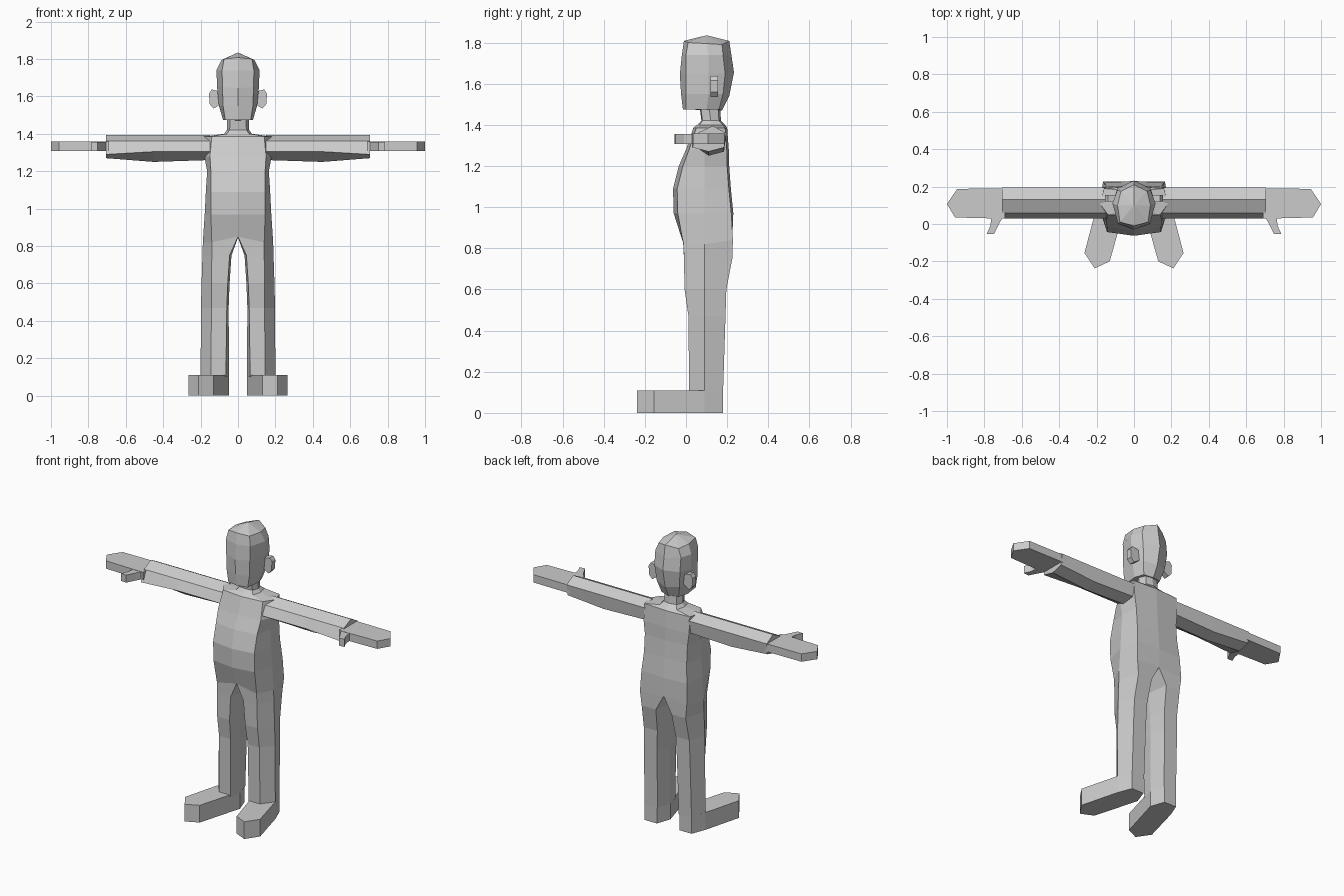
import bpy, bmesh


def finish(name, bm):
    """Store the bmesh as a flat-shaded object mirrored across x."""
    bmesh.ops.remove_doubles(bm, verts=bm.verts, dist=0.0005)
    bmesh.ops.recalc_face_normals(bm, faces=bm.faces)
    mesh = bpy.data.meshes.new(name)
    bm.to_mesh(mesh)
    bm.free()
    ob = bpy.data.objects.new(name, mesh)
    bpy.context.collection.objects.link(ob)
    mod = ob.modifiers.new("mirror", 'MIRROR')
    mod.use_clip = True
    return ob


def loft(bm, rings, closed=True, caps=""):
    """Skin neighbouring rings; caps may hold 's' (start) and 'e' (end)."""
    rows = [[bm.verts.new(p) for p in r] for r in rings]
    for a, b in zip(rows, rows[1:]):
        n = len(a)
        for i in range(n if closed else n - 1):
            j = (i + 1) % n
            bm.faces.new((a[i], a[j], b[j], b[i]))
    if 's' in caps:
        bm.faces.new(rows[0])
    if 'e' in caps:
        bm.faces.new(rows[-1])
    return rows


def prism(bm, outline, z0, z1):
    loft(bm, [[(x, y, z) for x, y in outline] for z in (z0, z1)], caps="se")


def half_ring(z, yf, xf, dy, w, ys, xb, yb, db=0.01):
    """Right half of a body section, from front centre to back centre."""
    return [(0, yf, z), (xf, yf + dy, z), (w, ys, z), (xb, yb - db, z), (0, yb, z)]


# Body: neck and torso as an open half strip, then a six-sided leg
bm = bmesh.new()
hip = [(0, -0.015, 0.85), (0.14, -0.012, 0.82), (0.188, 0.09, 0.82),
       (0.165, 0.228, 0.84), (0, 0.225, 0.85)]
torso = [
    half_ring(1.50, 0.065, 0.04, 0.005, 0.06, 0.11, 0.04, 0.165),
    half_ring(1.42, 0.075, 0.045, 0.005, 0.06, 0.12, 0.045, 0.17),
    half_ring(1.40, 0.055, 0.06, 0.01, 0.075, 0.12, 0.06, 0.19),
    half_ring(1.385, 0.035, 0.14, 0.015, 0.183, 0.11, 0.16, 0.20),
    half_ring(1.28, 0.0, 0.15, 0.015, 0.18, 0.09, 0.16, 0.208),
    half_ring(1.20, -0.035, 0.145, 0.02, 0.165, 0.09, 0.15, 0.21),
    half_ring(1.09, -0.063, 0.145, 0.02, 0.172, 0.09, 0.15, 0.218),
    half_ring(0.97, -0.06, 0.145, 0.02, 0.178, 0.09, 0.16, 0.23),
    hip,
]
loft(bm, torso, closed=False)


def leg_ring(z, xi, xfi, xfo, xo, yf, yb):
    return [(xfi, yf, z), (xfo, yf, z), (xo, 0.09, z),
            (xo - 0.035, yb, z), (xfi + 0.01, yb, z), (xi, 0.09, z)]


loft(bm, [hip + [(0, 0.09, 0.845)],
          leg_ring(0.75, 0.035, 0.045, 0.14, 0.19, -0.01, 0.225),
          leg_ring(0.60, 0.045, 0.055, 0.142, 0.195, -0.007, 0.196),
          leg_ring(0.47, 0.05, 0.06, 0.142, 0.198, 0.012, 0.192),
          leg_ring(0.10, 0.048, 0.065, 0.145, 0.20, 0.015, 0.18)])
finish("body", bm)

# Feet
bm = bmesh.new()
prism(bm, [(0.048, 0.09), (0.08, 0.18), (0.165, 0.18), (0.2, 0.09),
           (0.265, -0.155), (0.21, -0.237), (0.13, -0.2)], 0.0, 0.11)
finish("feet", bm)

# Arms: six-sided sleeves
bm = bmesh.new()


def arm_ring(x, front, bottom):
    return [(x, 0.06, 1.362), (x, 0.03, front), (x, 0.11, bottom),
            (x, 0.185, bottom + 0.02), (x, 0.195, 1.36), (x, 0.13, 1.395)]


loft(bm, [arm_ring(0.15, 1.305, 1.26), arm_ring(0.45, 1.305, 1.25),
          arm_ring(0.705, 1.29, 1.27)], caps="se")
finish("arms", bm)

# Hands: tapered mitten and a thumb
bm = bmesh.new()
prism(bm, [(0.69, 0.19), (0.945, 0.188), (1.0, 0.107), (0.957, 0.035),
           (0.76, 0.03), (0.69, 0.03)], 1.308, 1.358)
prism(bm, [(0.705, 0.06), (0.76, 0.06), (0.768, -0.01), (0.787, -0.052),
           (0.75, -0.055), (0.722, 0.0), (0.705, 0.03)], 1.308, 1.356)
finish("hands", bm)

# Head: faceted half skull with a pointed crown
bm = bmesh.new()
rows = loft(bm, [
    [(0, -0.015, 1.475), (0.068, 0.0, 1.475), (0.08, 0.10, 1.475),
     (0.06, 0.16, 1.475), (0, 0.175, 1.47)],
    [(0, -0.024, 1.55), (0.08, 0.0, 1.55), (0.102, 0.11, 1.55),
     (0.08, 0.18, 1.55), (0, 0.21, 1.54)],
    [(0, -0.03, 1.645), (0.083, 0.0, 1.65), (0.112, 0.11, 1.65),
     (0.09, 0.19, 1.65), (0, 0.233, 1.655)],
    [(0, -0.02, 1.74), (0.085, 0.0, 1.74), (0.115, 0.11, 1.74),
     (0.09, 0.18, 1.74), (0, 0.222, 1.73)],
    [(0, -0.01, 1.808), (0.075, 0.01, 1.80), (0.088, 0.10, 1.795),
     (0.07, 0.175, 1.79), (0, 0.21, 1.808)],
], closed=False)
for row, tip in ((rows[-1], (0, 0.10, 1.835)), (rows[0], (0, 0.09, 1.472))):
    apex = bm.verts.new(tip)
    for a, b in zip(row, row[1:]):
        bm.faces.new((a, b, apex))
finish("head", bm)

# Ears: small tapered slabs
bm = bmesh.new()
profile = [(0.09, 1.625), (0.14, 1.637), (0.155, 1.615), (0.152, 1.56),
           (0.13, 1.535), (0.09, 1.56)]
loft(bm, [[(x, y, z) for x, z in profile] for y in (0.12, 0.155)], caps="se")
finish("ears", bm)
